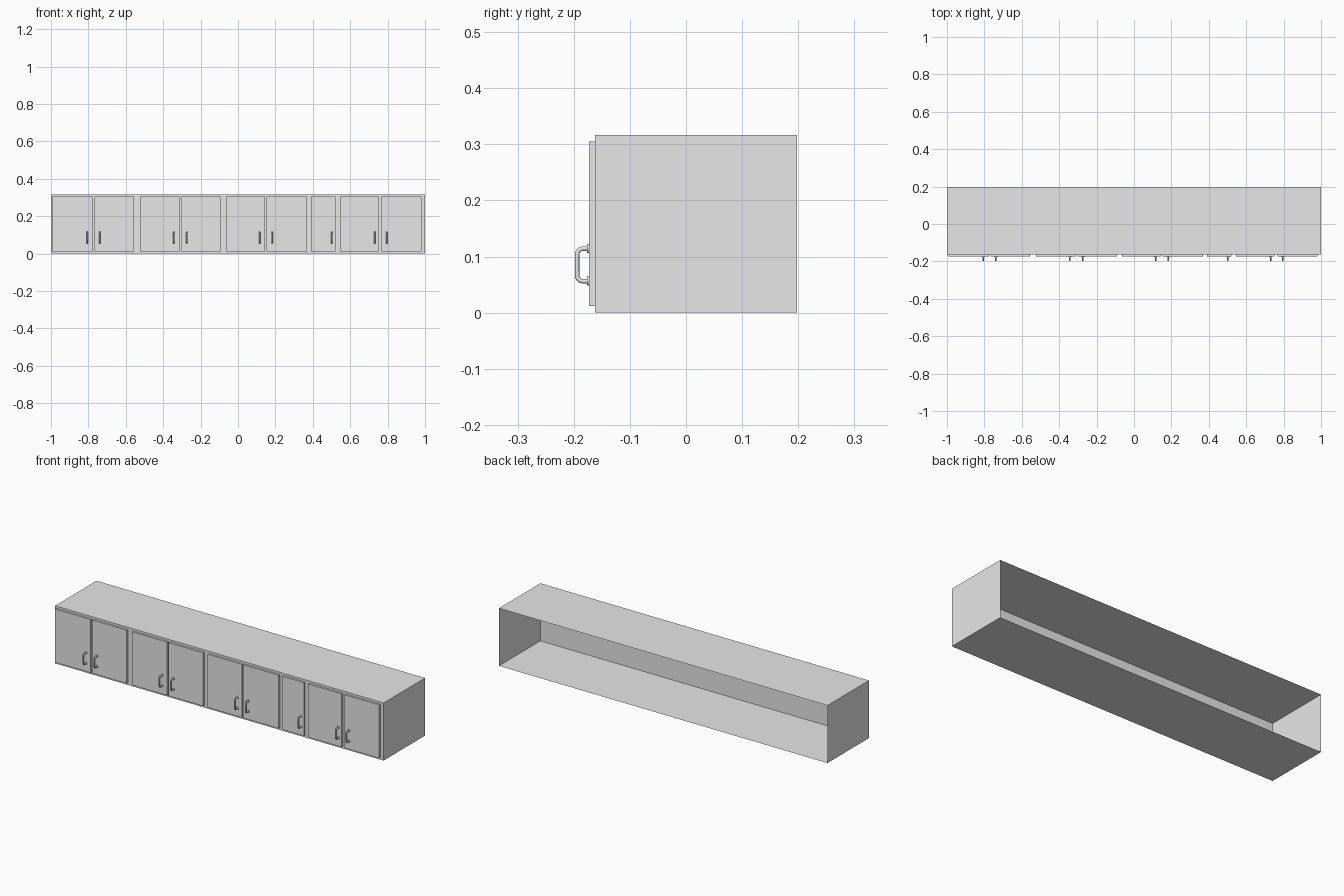
import bpy, bmesh, math
from mathutils import Matrix, Vector

if "Cube" in bpy.data.objects:
    bpy.data.objects.remove(bpy.data.objects["Cube"])

grey = bpy.data.materials.new("light grey")
grey.use_nodes = True
grey.diffuse_color = (0.8, 0.8, 0.8, 1)
grey.node_tree.nodes["Principled BSDF"].inputs["Base Color"].default_value = (0.8, 0.8, 0.8, 1)

FRONT, BACK, HEIGHT = -0.162, 0.198, 0.317
DOOR_FRONT, DOOR_LOW, DOOR_HIGH = -0.173, 0.012, 0.305
HANDLE_FRONT = -0.194
HANDLE_LOW, HANDLE_HIGH = 0.056, 0.114

# left edge, right edge and handle position of every door
DOORS = [
    (-0.993, -0.776, -0.806), (-0.768, -0.557, -0.739),
    (-0.525, -0.310, -0.343), (-0.302, -0.091, -0.273),
    (-0.064, 0.145, 0.116), (0.153, 0.369, 0.182),
    (0.391, 0.522, 0.502), (0.546, 0.752, 0.731),
    (0.768, 0.980, 0.795),
]


def make_object(name, bm):
    mesh = bpy.data.meshes.new(name)
    bm.to_mesh(mesh)
    bm.free()
    mesh.materials.append(grey)
    obj = bpy.data.objects.new(name, mesh)
    bpy.context.collection.objects.link(obj)
    return obj


def box(bm, low, high):
    low, high = Vector(low), Vector(high)
    place = Matrix.Translation((low + high) / 2) @ Matrix.Diagonal((high - low).to_4d())
    return bmesh.ops.create_cube(bm, size=1, matrix=place)


def front_panel(bm, x0, x1, z0, z1):
    corners = [(x0, z0), (x1, z0), (x1, z1), (x0, z1)]
    bm.faces.new([bm.verts.new((x, FRONT, z)) for x, z in corners])


# Carcass: thin sheet box, open at the back and at the front
bm = bmesh.new()
box(bm, (-1, FRONT, 0), (1, BACK, HEIGHT))
open_sides = [f for f in bm.faces if abs(f.normal.y) > 0.9]
bmesh.ops.delete(bm, geom=open_sides, context="FACES_ONLY")
make_object("cabinet_carcass", bm)

# Face frame: rails above and below, stiles between the doors
bm = bmesh.new()
front_panel(bm, -1, 1, 0, DOOR_LOW)
front_panel(bm, -1, 1, DOOR_HIGH, HEIGHT)
stile_starts = [-1] + [door[1] for door in DOORS]
stile_ends = [door[0] for door in DOORS] + [1]
for x0, x1 in zip(stile_starts, stile_ends):
    front_panel(bm, x0, x1, DOOR_LOW, DOOR_HIGH)
make_object("face_frame", bm)

# Handle bar: round tube following a U with rounded corners
bend = 0.010
path = [(DOOR_FRONT, HANDLE_HIGH)]
for z, start in ((HANDLE_HIGH - bend, 90), (HANDLE_LOW + bend, 180)):
    for step in range(5):
        a = math.radians(start + step * 22.5)
        path.append((HANDLE_FRONT + bend + bend * math.cos(a), z + bend * math.sin(a)))
path.append((DOOR_FRONT, HANDLE_LOW))

curve = bpy.data.curves.new("handle_path", "CURVE")
curve.dimensions = "3D"
curve.bevel_depth = 0.004
curve.bevel_resolution = 2
spline = curve.splines.new("POLY")
spline.points.add(len(path) - 1)
for point, (y, z) in zip(spline.points, path):
    point.co = (0, y, z, 1)
tube = bpy.data.objects.new("handle_path", curve)
bpy.context.collection.objects.link(tube)
bpy.context.view_layer.update()
bm = bmesh.new()
bm.from_mesh(tube.to_mesh())
bpy.data.objects.remove(tube)
for face in bm.faces:
    face.smooth = True

# Handle flanges: small discs against the door
for z in (HANDLE_LOW, HANDLE_HIGH):
    place = Matrix.Translation((0, DOOR_FRONT - 0.0015, z)) @ Matrix.Rotation(math.pi / 2, 4, "X")
    bmesh.ops.create_cone(bm, cap_ends=True, segments=16, radius1=0.008,
                          radius2=0.008, depth=0.003, matrix=place)

# Doors, each with its own copy of the handle
handle_mesh = None
for number, (x0, x1, handle_x) in enumerate(DOORS, 1):
    door = bmesh.new()
    box(door, (x0, DOOR_FRONT, DOOR_LOW), (x1, FRONT, DOOR_HIGH))
    make_object(f"door_{number}", door)
    if handle_mesh is None:
        handle = make_object("handle_1", bm)
        handle_mesh = handle.data
    else:
        handle = bpy.data.objects.new(f"handle_{number}", handle_mesh)
        bpy.context.collection.objects.link(handle)
    handle.location.x = handle_x
